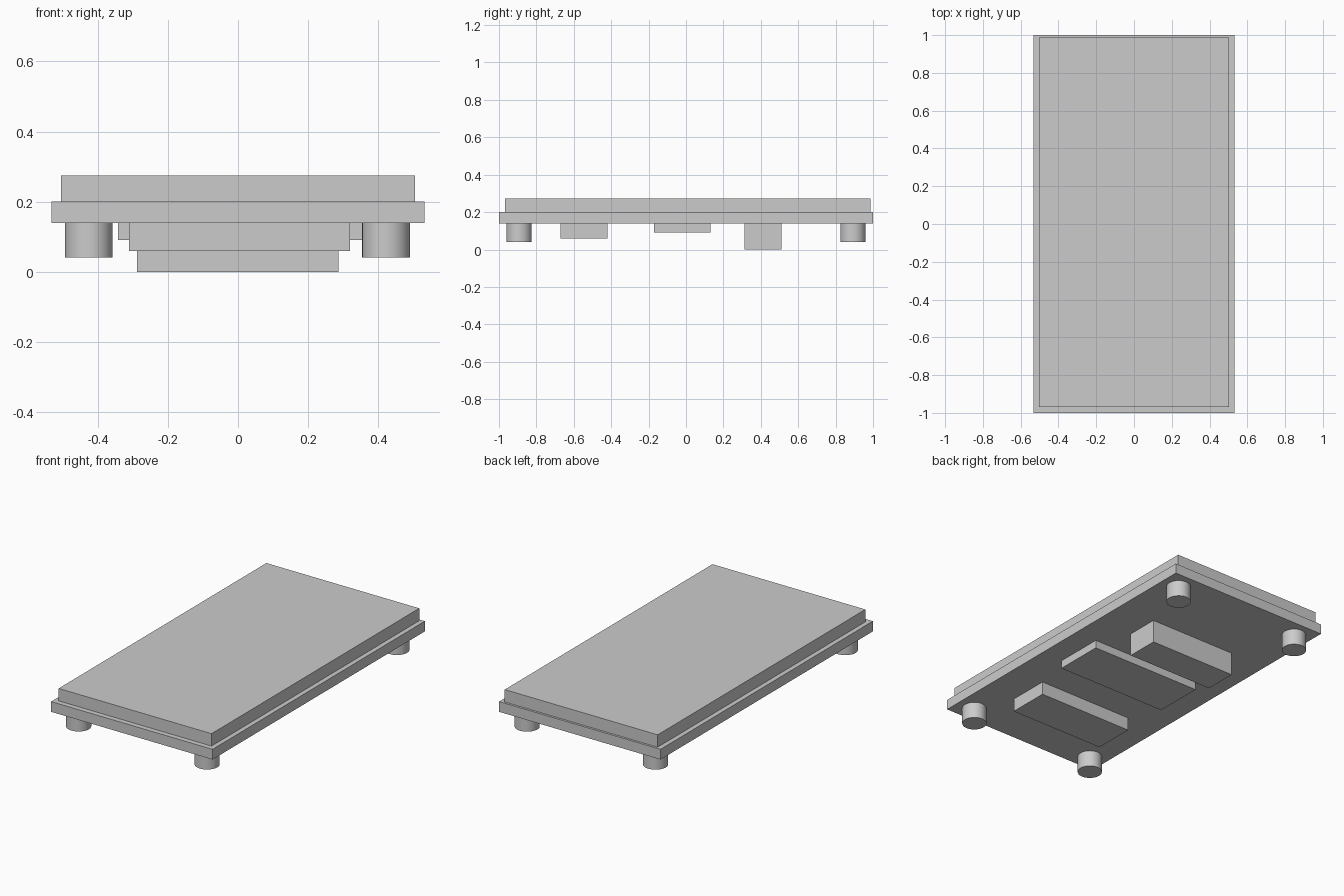
import bpy
import math

cube = bpy.data.objects.get("Cube")
if cube:
    bpy.data.objects.remove(cube, do_unlink=True)

# Single grey finish
grey = bpy.data.materials.new("light grey")
grey.use_nodes = True
COLOUR = (0.6, 0.6, 0.6, 1)
grey.diffuse_color = COLOUR
grey.node_tree.nodes["Principled BSDF"].inputs["Base Color"].default_value = COLOUR


def box(name, x, y, z):
    """Box from (min, max) ranges on each axis."""
    centre = [sum(r) / 2 for r in (x, y, z)]
    bpy.ops.mesh.primitive_cube_add(size=1, location=centre)
    ob = bpy.context.object
    ob.name = name
    ob.scale = [r[1] - r[0] for r in (x, y, z)]
    bpy.ops.object.transform_apply(location=False, rotation=False, scale=True)
    ob.data.materials.append(grey)


def foot(name, x, y, bottom, top, radius):
    bpy.ops.mesh.primitive_cylinder_add(
        vertices=48, radius=radius, depth=top - bottom,
        location=(x, y, (bottom + top) / 2))
    ob = bpy.context.object
    ob.name = name
    ob.data.materials.append(grey)
    bpy.ops.object.shade_smooth_by_angle(angle=math.radians(30))


UNDERSIDE, DECK = 0.139, 0.2

# Board and the slightly smaller panel on it
box("base_board", (-0.532, 0.532), (-1, 1), (UNDERSIDE, DECK))
box("top_panel", (-0.504, 0.504), (-0.969, 0.987), (DECK, 0.274))

# Blocks hanging below the board
box("front_block", (-0.31, 0.319), (-0.671, -0.42), (0.06, UNDERSIDE))
box("middle_block", (-0.342, 0.39), (-0.17, 0.131), (0.091, UNDERSIDE))
box("back_block", (-0.288, 0.286), (0.312, 0.511), (0, UNDERSIDE))

# Round feet at the corners
for side, x in (("right", -0.425), ("left", 0.422)):
    for end, y in (("front", -0.893), ("back", 0.893)):
        foot(f"{end}_{side}_foot", x, y, 0.041, UNDERSIDE, 0.068)
